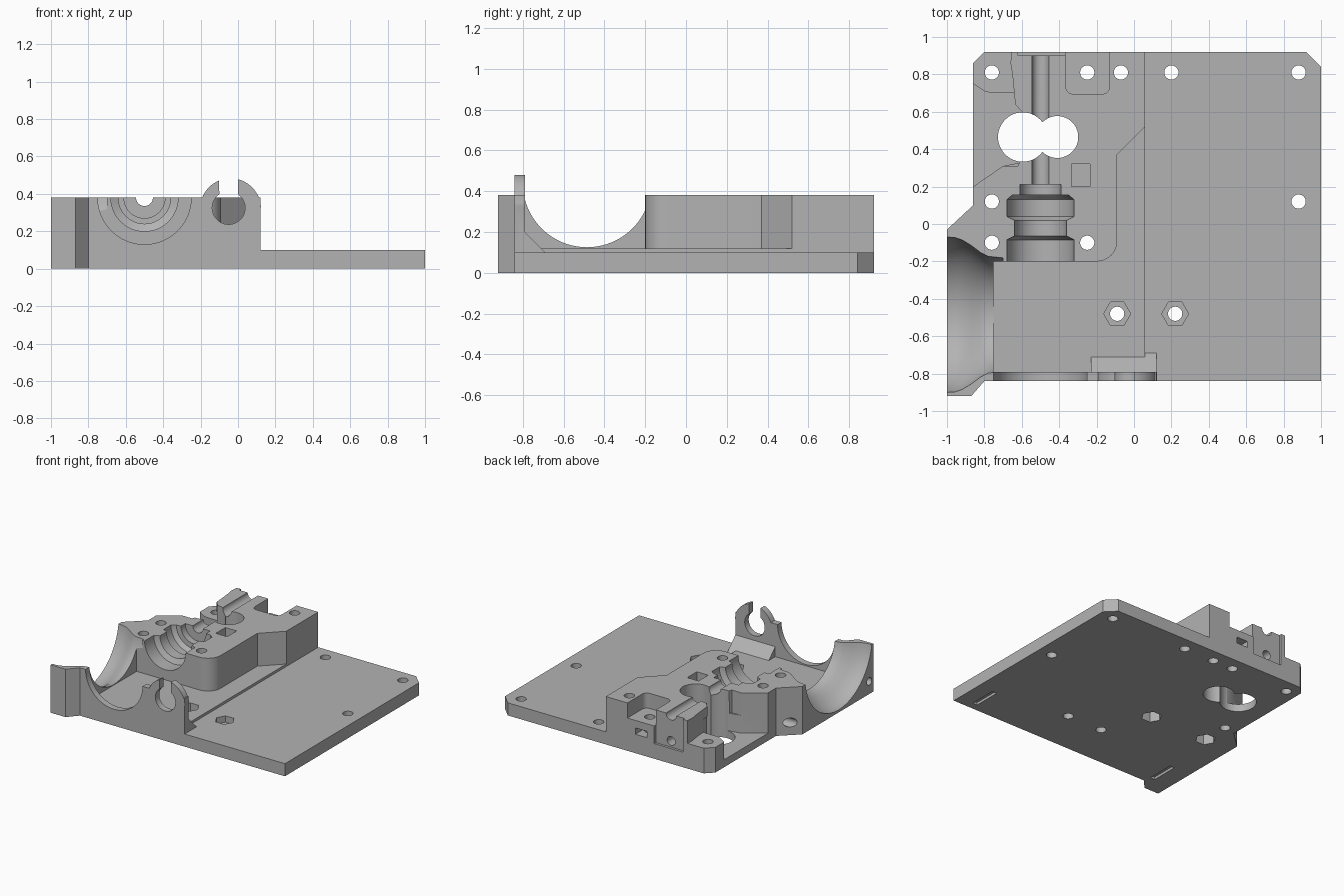
import bpy, bmesh, math
from mathutils import Vector

cube = bpy.data.objects.get("Cube")
if cube:
    bpy.data.objects.remove(cube, do_unlink=True)

grey = bpy.data.materials.new("light grey plastic")
grey.use_nodes = True
grey.diffuse_color = (0.45, 0.45, 0.45, 1)
grey.node_tree.nodes["Principled BSDF"].inputs["Base Color"].default_value = (0.45, 0.45, 0.45, 1)


def place(axis, u, v, t):
    """Point at distance t along an axis, with u and v across it."""
    return Vector({"x": (t, u, v), "y": (u, t, v), "z": (u, v, t)}[axis])


def loft(name, rings):
    """Closed solid through a list of equal-length rings."""
    bm = bmesh.new()
    loops = [[bm.verts.new(p) for p in ring] for ring in rings]
    n = len(loops[0])
    for a, b in zip(loops, loops[1:]):
        for i in range(n):
            j = (i + 1) % n
            bm.faces.new((a[i], a[j], b[j], b[i]))
    bm.faces.new(loops[0])
    bm.faces.new(loops[-1])
    bmesh.ops.recalc_face_normals(bm, faces=bm.faces)
    mesh = bpy.data.meshes.new(name)
    bm.to_mesh(mesh)
    bm.free()
    mesh.materials.append(grey)
    ob = bpy.data.objects.new(name, mesh)
    bpy.context.collection.objects.link(ob)
    return ob


def prism(name, outline, lo, hi, axis="z"):
    return loft(name, [[place(axis, u, v, t) for u, v in outline] for t in (lo, hi)])


def box(name, x0, x1, y0, y1, z0, z1):
    return prism(name, [(x0, y0), (x1, y0), (x1, y1), (x0, y1)], z0, z1)


def arc(cu, cv, r, a0, a1, n):
    return [(cu + r * math.cos(math.radians(a0 + (a1 - a0) * i / n)),
             cv + r * math.sin(math.radians(a0 + (a1 - a0) * i / n))) for i in range(n + 1)]


def lathe(name, axis, u, v, profile, n=48):
    """Turned solid from (distance, radius) pairs."""
    return loft(name, [[place(axis, *p, t) for p in arc(u, v, r, 0, 360, n)[:-1]]
                       for t, r in profile])


def combine(target, tool, operation="DIFFERENCE"):
    mod = target.modifiers.new("combine", "BOOLEAN")
    mod.operation, mod.solver, mod.object = operation, "EXACT", tool
    bpy.context.view_layer.objects.active = target
    bpy.ops.object.modifier_apply(modifier=mod.name)
    bpy.data.objects.remove(tool, do_unlink=True)


# Body blank
outline = [(-1, -.92), (-.87, -.92), (-.8, -.84), (1, -.84), (1, .84), (.92, .92),
           (-.8, .92), (-.86, .86), (-.86, .1), (-1, -.03)]
body = prism("extruder_body", outline, 0, .38)


def cut(tool):
    combine(body, tool)


# Thin right plate, and the floor around the drive block
cut(box("plate_step", .12, 2, -2, 2, .1, 1))
cut(box("plate_step_inner", .06, .13, -.79, 2, .1, 1))
floor = [(-.75, -.79), (.2, -.79), (.2, .66), (-.09, .37)]
floor += arc(-.2, -.09, .11, 0, -90, 10) + [(-.75, -.2)]
cut(prism("floor_space", floor, .12, 1))

# Flared half-round mouth on the right side
mouth = [(-1.02, .42), (-.96, .418), (-.92, .405), (-.87, .375), (-.82, .338), (-.78, .318), (-.7, .31)]
cut(lathe("mouth", "x", -.485, .44, mouth, 80))

# Round opening in the front wall
cut(lathe("front_opening", "y", -.5, .38, [(-.9, .25), (-.75, .25)], 64))

# Hook bracket with an open ring
hook = [(-.2, .06), (.12, .06), (.12, .32)] + arc(-.04, .32, .163, 4, 76, 14)
hook += [(0, .40)] + arc(-.05, .325, .088, 55, -235, 36) + [(-.1, .40)]
hook += arc(-.04, .32, .163, 112, 176, 14)
ring_space = lathe("ring_space", "y", -.05, .325, [(-.9, .088), (-.7, .088)])
cut(ring_space)
cut(box("ring_slot", -.1, 0, -.9, -.7, .33, 1))
combine(body, prism("hook_bracket", hook, -.84, -.79, "y"), "UNION")
foot = [(-.81, .06), (-.69, .06), (-.69, .1), (-.79, .2), (-.81, .2)]
combine(body, prism("bracket_foot", foot, -.23, .12, "x"), "UNION")

# Stepped groove seat and rod channel
seat = [(-.3, .18), (-.085, .18), (-.065, .14), (.02, .14), (.04, .18), (.13, .18),
        (.155, .15), (.156, .11), (.21, .11), (.211, .045), (1, .045)]
cut(lathe("groove_seat", "y", -.5, .38, seat))

# Open pocket at the back right, leaving a low corner boss
pocket = [(-1, .1), (-.86, .2), (-.7, .31), (-.62, .31), (-.6, .36), (-.6, .6),
          (-.635, .64), (-.65, .8), (-.66, .86), (-.65, 1), (-1, 1)]
cut(prism("side_pocket", pocket, .2, 1))
under = [(-1, .1), (-.86, .2), (-.7, .31), (-.6, .33), (-.6, .6), (-.64, .7)]
under += arc(-.76, .8, .1, -90, -90, 1)[:1] + [(-.8, .71), (-.86, .75), (-1, .75)]
cut(prism("pocket_floor", under, .06, .3))

# Gear openings
for x, r in ((-.595, .132), (-.41, .112)):
    cut(lathe("gear_opening", "z", x, .465, [(-1, r), (1, r)]))

# Back face: shallow notch, sunk screw seat, nut slot, rod screw hole
cut(box("back_notch", -.62, -.365, .9, 1, .12, 1))
recess = [(-.365, 1), (-.365, .74)] + arc(-.325, .735, .04, 180, 270, 6)
recess += arc(-.17, .735, .04, 270, 360, 6) + [(-.13, 1)]
cut(prism("screw_seat", recess, .26, 1))
cut(box("back_nut_slot", -.3, -.2, .72, 1, .15, .2))
cut(lathe("back_screw_hole", "y", -.5, .17, [(.6, .035), (1, .035)], 24))
cut(box("top_nut_trap", -.335, -.235, .2, .32, .2, 1))

# Side screw holes
cut(lathe("side_screw_hole", "x", .03, .1, [(-1.1, .035), (-.8, .035)], 24))
cut(lathe("tab_screw_hole", "x", -.87, .1, [(-1.1, .03), (-.92, .03)], 24))

# Vertical screw holes
holes = [(-.76, .81), (-.25, .81), (-.07, .81), (.2, .81), (.88, .81), (.88, .12),
         (-.76, .12), (-.76, -.1), (-.25, -.1), (-.09, -.48), (.22, -.48)]
for x, y in holes:
    cut(lathe("screw_hole", "z", x, y, [(-1, .038), (1, .038)], 32))

# Hexagonal nut traps above and below
for x, y in holes[-2:]:
    cut(lathe("upper_nut_trap", "z", x, y, [(.05, .072), (1, .072)], 6))
for x, y in holes[-4:-2]:
    cut(lathe("lower_nut_trap", "z", x, y, [(-1, .075), (.1, .075)], 6))

# Shallow slots under the front corners
for x in (-.83, .85):
    cut(box("under_slot", x - .02, x + .02, -.78, -.56, -1, .02))

bpy.ops.object.select_all(action="DESELECT")
body.select_set(True)
bpy.context.view_layer.objects.active = body
bpy.ops.object.shade_smooth_by_angle(angle=math.radians(25))
